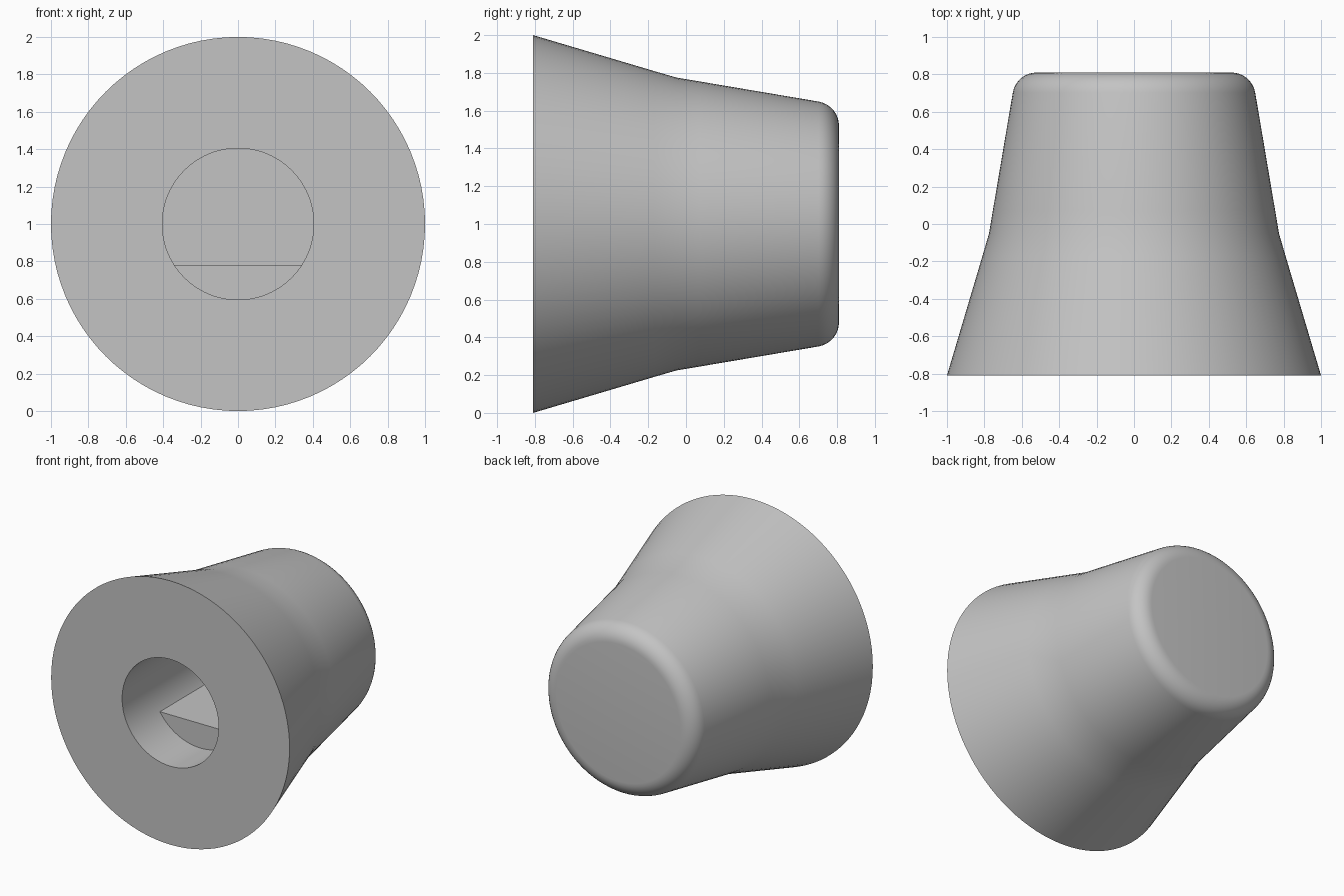
import bpy, bmesh
from math import sin, cos, asin, pi, radians
from mathutils import Vector, Matrix

cube = bpy.data.objects.get("Cube")
if cube:
    bpy.data.objects.remove(cube)

FRONT, BACK = -0.81, 0.81      # ends of the knob along y
HOLE_R, HOLE_END = 0.405, 0.4  # shaft hole radius and floor position
KEY_START, KEY_Z = -0.45, -0.22
AXIS_Z = 1.0
SEGMENTS = 96

grey = bpy.data.materials.new("plain grey")
grey.use_nodes = True
colour = (0.55, 0.55, 0.55, 1)
grey.diffuse_color = colour
grey.node_tree.nodes["Principled BSDF"].inputs["Base Color"].default_value = colour


def finish(name, bm):
    """Turn a bmesh into a smooth-shaded object with sharp edges kept."""
    bmesh.ops.recalc_face_normals(bm, faces=bm.faces)
    mesh = bpy.data.meshes.new(name)
    bm.to_mesh(mesh)
    bm.free()
    obj = bpy.data.objects.new(name, mesh)
    obj.location.z = AXIS_Z
    mesh.materials.append(grey)
    bpy.context.collection.objects.link(obj)
    bpy.ops.object.select_all(action="DESELECT")
    bpy.context.view_layer.objects.active = obj
    obj.select_set(True)
    bpy.ops.object.shade_smooth_by_angle(angle=radians(30))
    return obj


# Knob body: (radius, y) profile from the hole floor, over the flare, to the back
fillet_r, fillet_centre = 0.13, (0.52, BACK - 0.13)
profile = [(0, HOLE_END), (HOLE_R, HOLE_END), (HOLE_R, FRONT), (1.0, FRONT),
           (0.81, -0.17), (0.775, -0.05), (0.755, 0.07)]
for i in range(9):
    a = radians(10 + 10 * i)
    profile.append((fillet_centre[0] + fillet_r * cos(a),
                    fillet_centre[1] + fillet_r * sin(a)))
profile.append((0, BACK))

bm = bmesh.new()
verts = [bm.verts.new((r, y, 0)) for r, y in profile]
edges = [bm.edges.new(pair) for pair in zip(verts, verts[1:])]
bmesh.ops.spin(bm, geom=verts + edges, cent=(0, 0, 0), axis=(0, 1, 0),
               angle=2 * pi, steps=SEGMENTS, use_duplicate=False)
bmesh.ops.remove_doubles(bm, verts=bm.verts, dist=0.0005)
finish("knob_body", bm)

# Shaft flat: a circle segment along the bottom of the hole, set back from its mouth
bm = bmesh.new()
key_r = HOLE_R + 0.003
start = asin(KEY_Z / key_r)
sweep = -pi - 2 * start
steps = 32
ring = []
for i in range(steps + 1):
    a = start - (pi + 2 * start) * i / steps
    ring.append(bm.verts.new((key_r * cos(a), KEY_START, key_r * sin(a))))
face = bm.faces.new(ring)
back = bmesh.ops.extrude_face_region(bm, geom=[face])["geom"]
bmesh.ops.translate(bm, vec=(0, HOLE_END - KEY_START, 0),
                    verts=[v for v in back if isinstance(v, bmesh.types.BMVert)])
finish("shaft_flat", bm)
